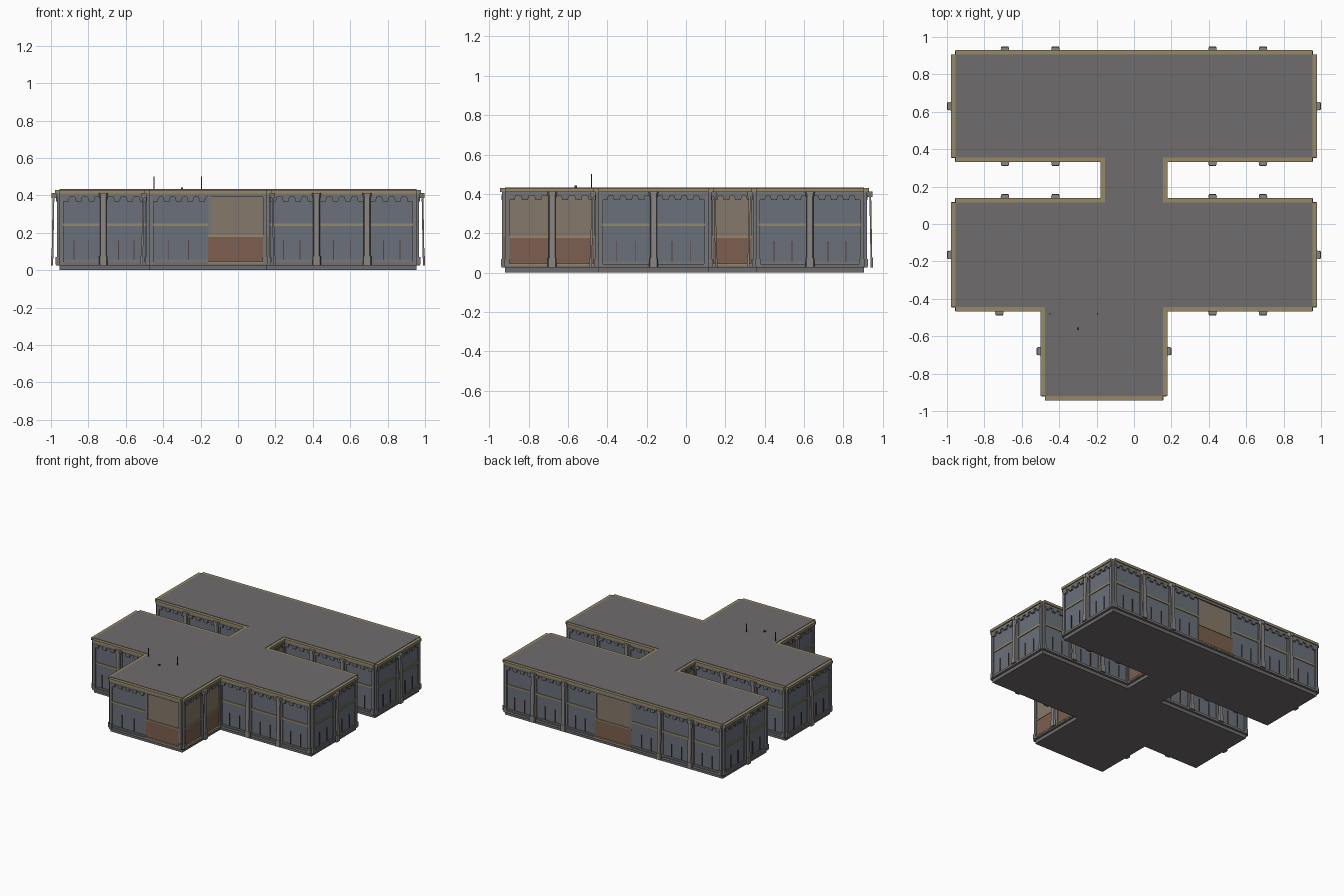
import bpy, bmesh
from mathutils import Vector

if "Cube" in bpy.data.objects:
    bpy.data.objects.remove(bpy.data.objects["Cube"])

# Footprint of the roof slab, counter-clockwise from the front left corner
OUTLINE = [(-.475, -.92), (.155, -.92), (.155, -.445), (.955, -.445),
           (.955, .115), (.155, .115), (.155, .355), (.955, .355),
           (.955, .905), (-.955, .905), (-.955, .355), (-.155, .355),
           (-.155, .115), (-.955, .115), (-.955, -.445), (-.475, -.445)]
# Buttress positions per wall, in world x or y
POSTS = {2: [.42, .69], 3: [-.165], 4: [.42, .69], 6: [.42, .69], 7: [.63],
         8: [-.69, -.42, .42, .69], 9: [.63], 10: [-.69, -.42],
         12: [-.69, -.42], 13: [-.165], 14: [-.72], 1: [-.68], 15: [-.68]}
# Brown door stretches per wall, in world x or y
DOORS = {0: (-.16, .155), 1: (-.92, -.445), 5: (.115, .355),
         8: (-.16, .16), 11: (.115, .355)}
COLORS = {
    "roof_and_core": (.16, .15, .155), "blue_wall_panels": (.145, .16, .195),
    "lower_door_panels": (.20, .115, .08), "upper_door_panels": (.24, .19, .145),
    "wall_frames": (.19, .185, .19), "tan_trim": (.30, .25, .14),
    "cornice_brackets": (.17, .165, .17), "base_sills": (.17, .165, .17),
    "buttresses": (.25, .235, .225), "wall_fins": (.10, .05, .05),
    "roof_masts": (.06, .06, .06)}
parts = {name: bmesh.new() for name in COLORS}


def hull(part, corners):
    """Six-sided block from bottom ring then top ring of four corners."""
    bm = parts[part]
    v = [bm.verts.new(c) for c in corners]
    for f in ((3, 2, 1, 0), (4, 5, 6, 7), (0, 1, 5, 4),
              (1, 2, 6, 5), (2, 3, 7, 6), (3, 0, 4, 7)):
        bm.faces.new([v[i] for i in f])


class Wall:
    """Local frame: u along the wall, z up, d outward."""
    def __init__(self, a, b):
        self.a = Vector((*a, 0))
        ab = Vector((*b, 0)) - self.a
        self.length = ab.length
        self.dir = ab.normalized()
        self.out = Vector((self.dir.y, -self.dir.x, 0))

    def u(self, w):
        k = 0 if abs(self.dir.x) > .5 else 1
        return (w - self.a[k]) * self.dir[k]

    def block(self, part, u0, u1, z0, z1, d0, d1, taper=0, lean=0, bevel=0):
        ring = []
        for z, t, l in ((z0, taper, lean), (z1, 0, 0)):
            for u, d in ((u0 + t, d0 + l), (u1 - t, d0 + l),
                         (u1 - t - bevel, d1 + l), (u0 + t + bevel, d1 + l)):
                ring.append(self.a + self.dir * u + self.out * d + Vector((0, 0, z)))
        hull(part, ring)


# Core block with flat roof, extruded from the footprint
bm = parts["roof_and_core"]
face = bm.faces.new([bm.verts.new((x, y, 0)) for x, y in OUTLINE])
top = bmesh.ops.extrude_face_region(bm, geom=[face])["geom"]
bmesh.ops.translate(bm, vec=(0, 0, .433),
                    verts=[e for e in top if isinstance(e, bmesh.types.BMVert)])

for i, a in enumerate(OUTLINE):
    w = Wall(a, OUTLINE[(i + 1) % len(OUTLINE)])
    L = w.length
    posts = sorted(w.u(p) for p in POSTS.get(i, []))
    door = sorted(w.u(p) for p in DOORS[i]) if i in DOORS else None
    spans = [(0, L)] if not door else [(0, door[0]), (door[1], L)]
    spans = [s for s in spans if s[1] - s[0] > .03]

    # Cornice, soffit band and sill running the whole wall
    w.block("tan_trim", 0, L, .41, .43, -.005, .024)
    w.block("wall_frames", 0, L, .392, .411, -.005, .016)
    w.block("base_sills", 0, L, .026, .044, -.005, .018)
    # Corner pilasters
    for u0 in (0, L - .022):
        w.block("wall_frames", u0, u0 + .022, .03, .411, -.005, .014)
        w.block("wall_frames", u0 - .002, u0 + .024, .03, .07, -.005, .02)

    # Blue wall stretches with tan belt and upright fins
    for s0, s1 in spans:
        w.block("blue_wall_panels", s0, s1, .04, .395, -.005, .005)
        w.block("tan_trim", s0, s1, .236, .25, -.005, .011)
        w.block("wall_frames", s0, s1, .044, .056, -.005, .010)
        cuts = [s0] + [p for p in posts if s0 < p < s1] + [s1]
        for c0, c1 in zip(cuts, cuts[1:]):
            for k in (1, 2):
                c = c0 + (c1 - c0) * k / 3
                w.block("wall_fins", c - .002, c + .002, .055, .16, -.005, .011)
    # Brown door stretch with tan rails
    if door:
        d0, d1 = door
        w.block("lower_door_panels", d0, d1, .04, .18, -.005, .007)
        w.block("upper_door_panels", d0, d1, .18, .395, -.005, .005)
        w.block("tan_trim", d0, d1, .177, .187, -.005, .011)
        w.block("tan_trim", d0, d1, .036, .046, -.005, .020)
        for e in (d0, d1 - .016):
            w.block("wall_frames", e, e + .016, .187, .395, -.005, .010)

    # Bracket row below the cornice
    n = max(2, round(L / .064))
    for k in range(n):
        c = (k + .5) * L / n
        if i in (0, 8) and door[0] < c < door[1]:
            continue
        w.block("cornice_brackets", c - .021, c + .021, .368, .394, -.005, .018, taper=.007)

    # Free-standing buttresses: capital, leaning shaft, foot
    for p in posts:
        w.block("wall_frames", p - .02, p + .02, .03, .411, -.005, .012)
        w.block("buttresses", p - .026, p + .026, .385, .412, .015, .042, taper=.005, bevel=.008)
        w.block("buttresses", p - .018, p + .018, .05, .39, .027, .036, lean=.006, bevel=.004)
        w.block("buttresses", p - .023, p + .023, .025, .075, .033, .045, bevel=.005)

# Thin masts and a small stub on the roof
for x, y, r, z in ((-.45, -.48, .003, .5), (-.195, -.48, .003, .5), (-.3, -.56, .006, .442)):
    hull("roof_masts", [(x + sx * r, y + sy * r, h) for h in (.425, z)
                        for sx, sy in ((-1, -1), (1, -1), (1, 1), (-1, 1))])

for name, bm in parts.items():
    bmesh.ops.recalc_face_normals(bm, faces=bm.faces)
    mesh = bpy.data.meshes.new(name)
    bm.to_mesh(mesh)
    bm.free()
    mat = bpy.data.materials.new(name)
    mat.diffuse_color = (*COLORS[name], 1)
    mat.use_nodes = True
    mat.node_tree.nodes["Principled BSDF"].inputs["Base Color"].default_value = mat.diffuse_color
    mesh.materials.append(mat)
    bpy.context.collection.objects.link(bpy.data.objects.new(name, mesh))
